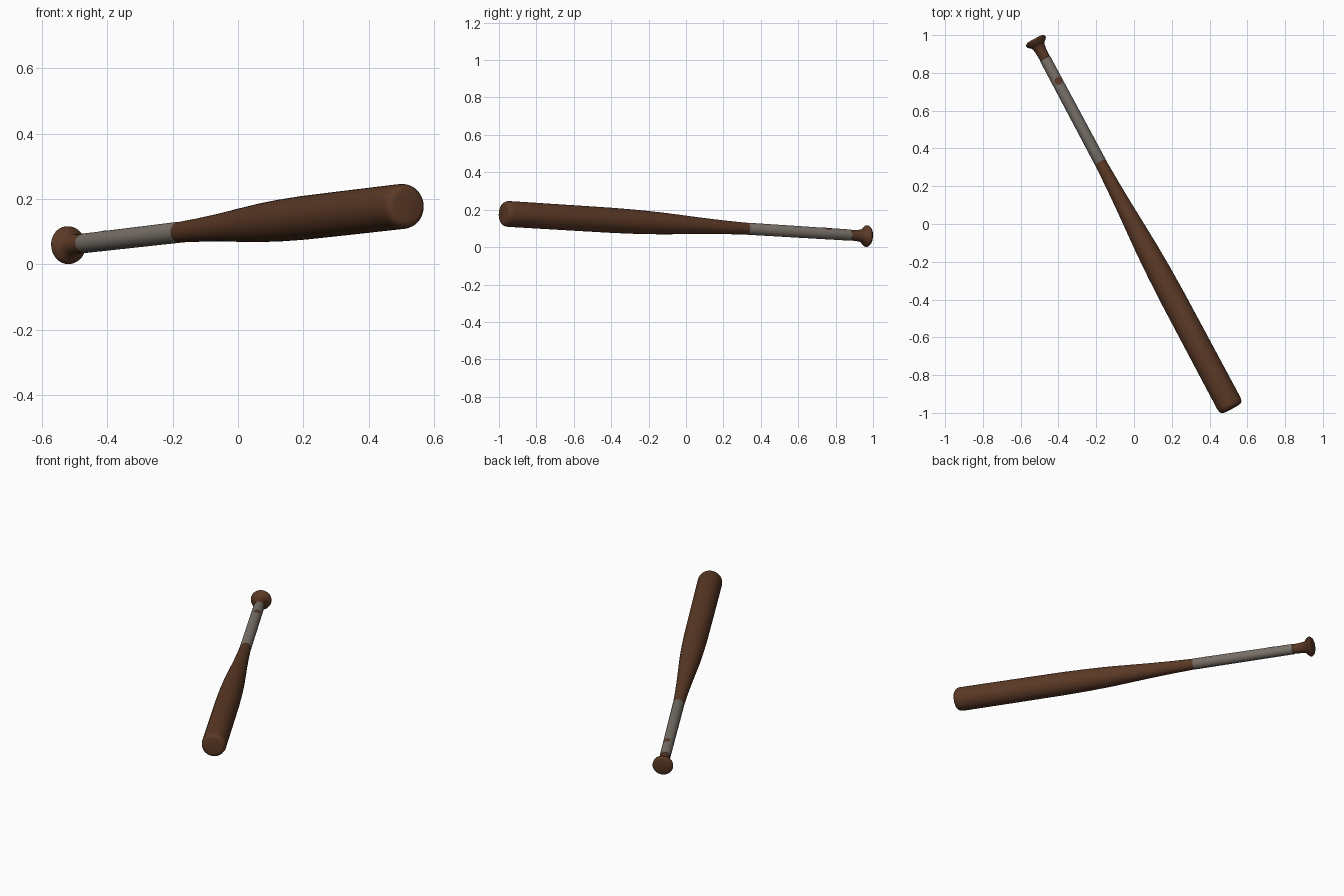
import bpy, bmesh, math
from mathutils import Vector, Matrix

if "Cube" in bpy.data.objects:
    bpy.data.objects.remove(bpy.data.objects["Cube"])

# Bat axis: knob end to barrel end
KNOB = Vector((-0.526, 0.979, 0.058))
TIP = Vector((0.517, -0.977, 0.179))
AXIS = (TIP - KNOB).normalized()
L = (TIP - KNOB).length
SIDE = Vector((0, 0, 1)).cross(AXIS).normalized()
UP = AXIS.cross(SIDE)
FRAME = Matrix((SIDE, UP, AXIS)).transposed()   # local x side, y up, z along bat
SIDES = 40


def material(name, rgb):
    m = bpy.data.materials.new(name)
    m.diffuse_color = (*rgb, 1)
    m.use_nodes = True
    m.node_tree.nodes["Principled BSDF"].inputs["Base Color"].default_value = m.diffuse_color
    return m


wood = material("dark brown wood", (0.105, 0.041, 0.019))
tape = material("grey grip tape", (0.195, 0.168, 0.145))


def place(name, bm, mat, angle=35):
    bmesh.ops.recalc_face_normals(bm, faces=bm.faces)
    me = bpy.data.meshes.new(name)
    bm.to_mesh(me)
    bm.free()
    me.transform(Matrix.Translation(KNOB) @ FRAME.to_4x4())
    me.materials.append(mat)
    ob = bpy.data.objects.new(name, me)
    bpy.context.collection.objects.link(ob)
    bpy.ops.object.select_all(action='DESELECT')
    ob.select_set(True)
    bpy.context.view_layer.objects.active = ob
    bpy.ops.object.shade_smooth_by_angle(angle=math.radians(angle))
    return ob


def lathe(name, profile, mat):
    """Closed turned solid from (distance along bat, radius) pairs."""
    bm = bmesh.new()
    rings = []
    for s, r in profile:
        rings.append([bm.verts.new((r * math.cos(a), r * math.sin(a), s))
                      for a in (2 * math.pi * i / SIDES for i in range(SIDES))])
    for a, b in zip(rings, rings[1:]):
        for i in range(SIDES):
            j = (i + 1) % SIDES
            bm.faces.new((a[i], a[j], b[j], b[i]))
    bm.faces.new(rings[0])
    bm.faces.new(rings[-1])
    return place(name, bm, mat)


# Knob with flare into the neck
lathe("knob", [(0, 0.043), (0.004, 0.052), (0.012, 0.058), (0.02, 0.057),
               (0.028, 0.050), (0.036, 0.040), (0.05, 0.033), (0.075, 0.030),
               (0.12, 0.028)], wood)

# Handle core, taper and barrel with rounded end
lathe("barrel", [(0.118, 0.028), (0.70, 0.030), (0.76, 0.032), (0.88, 0.0365),
                 (1.00, 0.0425), (1.12, 0.050), (1.26, 0.0585), (1.40, 0.064),
                 (1.55, 0.067), (1.80, 0.068), (L - 0.032, 0.069),
                 (L - 0.018, 0.067), (L - 0.008, 0.062), (L - 0.002, 0.055),
                 (L, 0.047)], wood)

# Tape sleeve
lathe("grip", [(0.115, 0.0285), (0.117, 0.030), (0.735, 0.0322), (0.738, 0.0312)], tape)

# Small brown spot wrapped on top of the grip
bm = bmesh.new()
SPOT_S, SPOT_R, R = 0.257, 0.021, 0.0313
bmesh.ops.create_circle(bm, cap_ends=True, cap_tris=True, segments=16, radius=SPOT_R)
bmesh.ops.subdivide_edges(bm, edges=bm.edges[:], cuts=3, use_grid_fill=True)
sign = 1 if SIDE.x > 0 else -1
for v in bm.verts:
    a = math.pi / 2 - sign * 0.25 + v.co.x / R
    v.co = Vector((R * math.cos(a), R * math.sin(a), SPOT_S + v.co.y))
spot = place("grip_spot", bm, wood)
# make sure the spot faces outward
if spot.data.polygons[0].normal.z < 0:
    spot.data.flip_normals()
